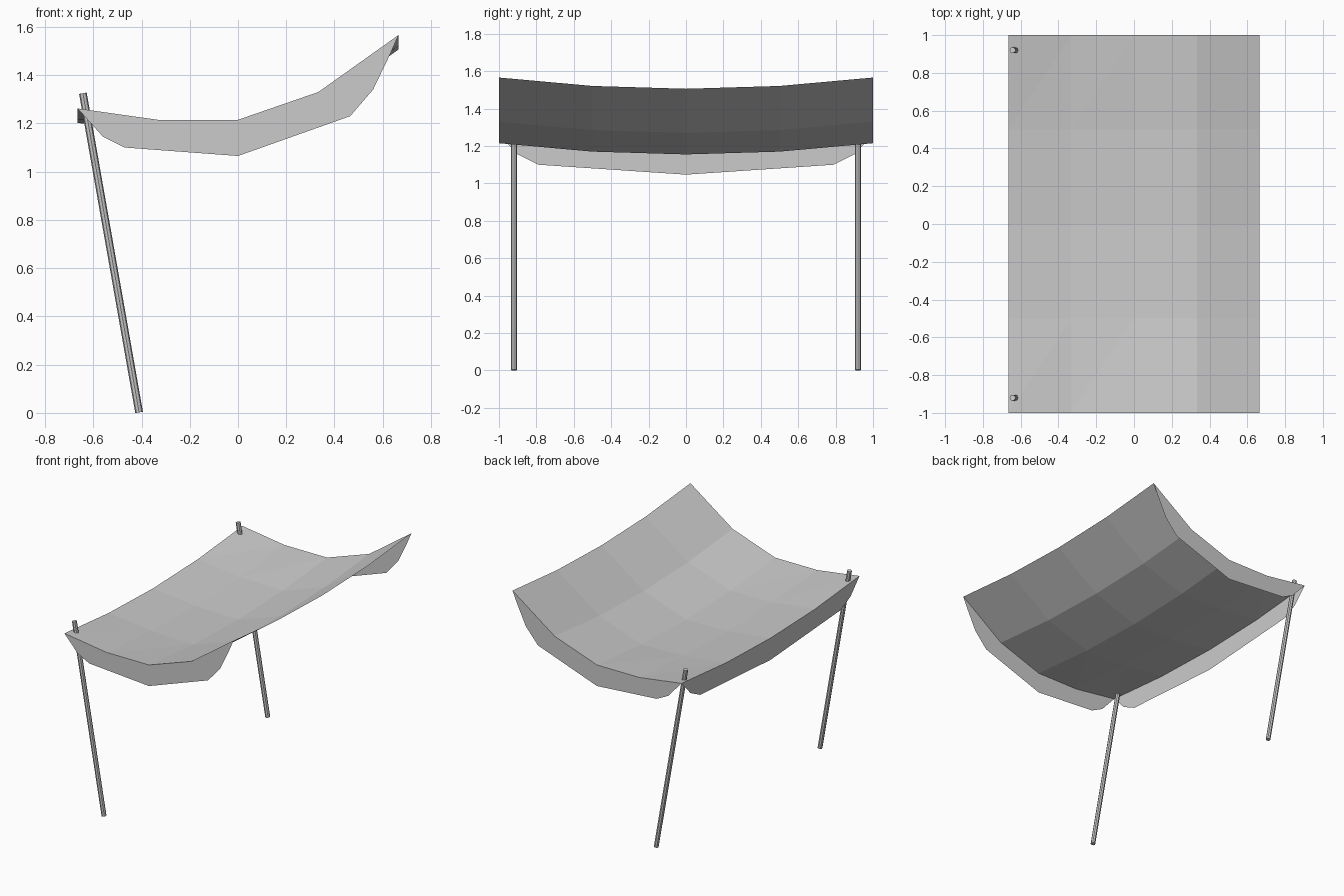
import bpy
import bmesh
from mathutils import Vector

cube = bpy.data.objects.get("Cube")
if cube:
    bpy.data.objects.remove(cube, do_unlink=True)

grey = bpy.data.materials.new("light_grey")
grey.use_nodes = True
grey.diffuse_color = (0.6, 0.6, 0.6, 1)
grey.node_tree.nodes["Principled BSDF"].inputs["Base Color"].default_value = (0.6, 0.6, 0.6, 1)


def finish(name, bm):
    mesh = bpy.data.meshes.new(name)
    bm.to_mesh(mesh)
    bm.free()
    mesh.materials.append(grey)
    obj = bpy.data.objects.new(name, mesh)
    bpy.context.collection.objects.link(obj)
    return obj


HALF_X, HALF_Y = 0.665, 1.0
POLE_Y = 0.92

# Cloth profile across the width (x, z) and sag along the length (y, drop)
profile = [(-HALF_X, 1.262), (-0.333, 1.215), (0, 1.215), (0.333, 1.33), (HALF_X, 1.566)]
sag = [(-HALF_Y, 0), (-0.5, 0.045), (0, 0.06), (0.5, 0.045), (HALF_Y, 0)]

# Canopy sheet: swept grid, triangulated along one diagonal, slightly slack inside
bm = bmesh.new()
grid = []
for i, (x, z) in enumerate(profile):
    column = []
    for j, (y, drop) in enumerate(sag):
        slack = 0.008 if i == 1 and 0 < j < 4 else 0
        column.append(bm.verts.new((x, y, z - drop + slack)))
    grid.append(column)
for i in range(len(profile) - 1):
    for j in range(len(sag) - 1):
        a, b = grid[i][j], grid[i + 1][j]
        c, d = grid[i + 1][j + 1], grid[i][j + 1]
        bm.faces.new((a, b, c))
        bm.faces.new((a, c, d))
finish("canopy_sheet", bm)


# Valances: flat hanging panels between the cloth edge and a lower outline
def valance(name, top, bottom):
    bm = bmesh.new()
    bm.faces.new([bm.verts.new(p) for p in top + bottom[::-1]])
    bmesh.ops.triangulate(bm, faces=bm.faces[:], ngon_method='EAR_CLIP')
    finish(name, bm)


end_hem = [(-0.56, 1.145), (-0.47, 1.10), (0, 1.065),
           (0.465, 1.23), (0.56, 1.34), (0.63, 1.485)]
for name, y in (("front_valance", -HALF_Y), ("back_valance", HALF_Y)):
    valance(name, [(x, y, z) for x, z in profile], [(x, y, z) for x, z in end_hem])

side_hem = [(-0.9, 1.155), (-0.79, 1.10), (0, 1.047), (0.79, 1.10), (0.9, 1.155)]
valance("right_valance",
        [(-HALF_X, y, profile[0][1] - drop) for y, drop in sag],
        [(-HALF_X, y, z) for y, z in side_hem])

# Leaning support poles
for name, y in (("front_pole", -POLE_Y), ("back_pole", POLE_Y)):
    foot, tip = Vector((-0.41, y, 0.002)), Vector((-0.643, y, 1.325))
    axis = tip - foot
    bm = bmesh.new()
    bmesh.ops.create_cone(bm, cap_ends=True, segments=8, radius1=0.016,
                          radius2=0.016, depth=axis.length)
    pole = finish(name, bm)
    pole.location = (foot + tip) / 2
    pole.rotation_euler = axis.to_track_quat('Z', 'Y').to_euler()
